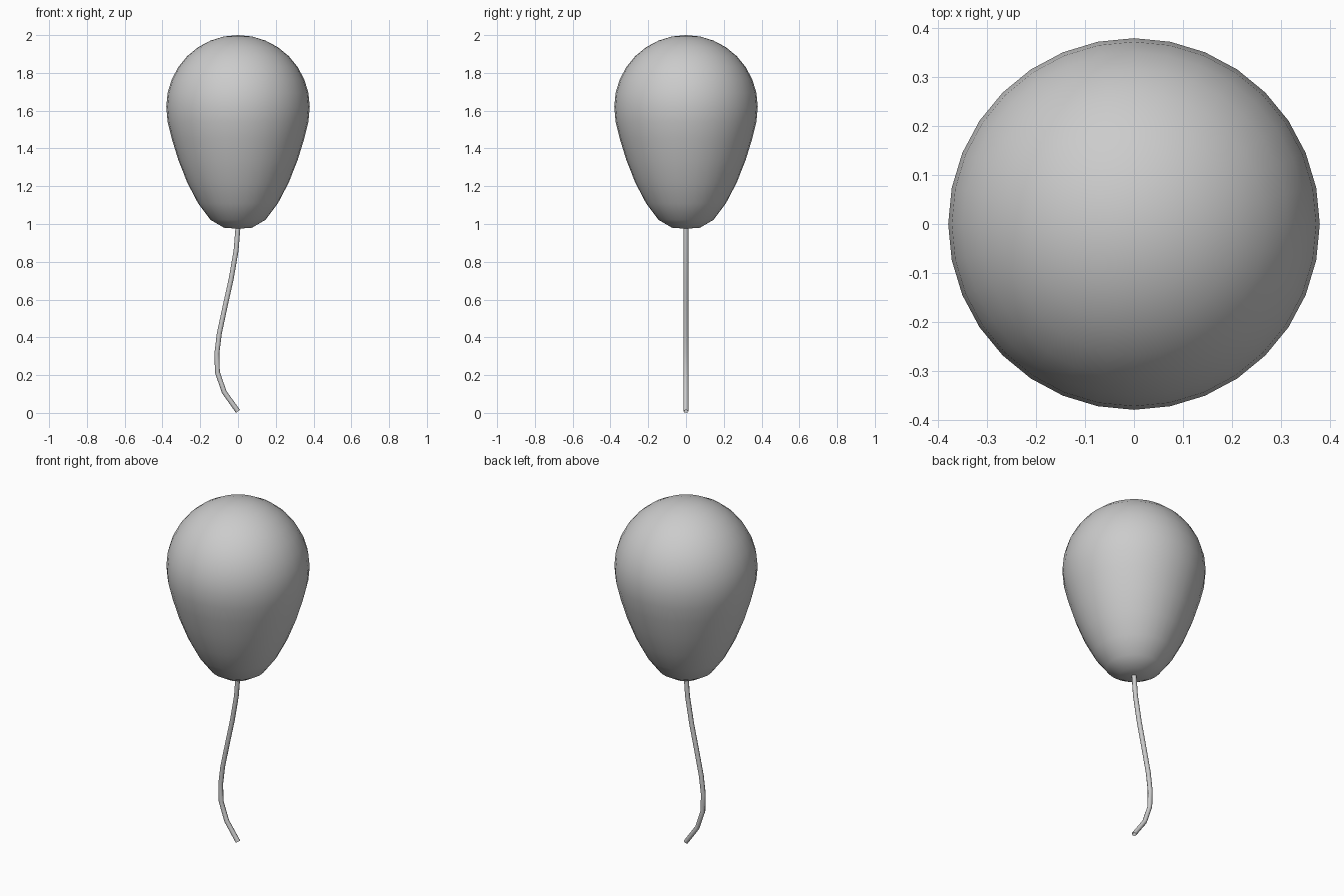
import bpy
import bmesh
import math

if "Cube" in bpy.data.objects:
    bpy.data.objects.remove(bpy.data.objects["Cube"])


def add_object(name, data):
    ob = bpy.data.objects.new(name, data)
    bpy.context.collection.objects.link(ob)
    return ob


# Balloon: 32 x 16 sphere whose lower rings are pulled down into a taper
R, CENTRE = 0.38, 1.62
PULL = [0, 0.005, 0.022, 0.07, 0.132, 0.195, 0.247, 0.267, 0.265]  # equator to pole
bm = bmesh.new()
bmesh.ops.create_uvsphere(bm, u_segments=32, v_segments=16, radius=R)
for v in bm.verts:
    if v.co.z < -1e-4:
        ring = round(math.asin(min(1, -v.co.z / R)) / (math.pi / 16))
        v.co.z -= PULL[ring]
    v.co.z += CENTRE
for f in bm.faces:
    f.smooth = True
mesh = bpy.data.meshes.new("balloon")
bm.to_mesh(mesh)
bm.free()
add_object("balloon", mesh)

# String: thin wavy tube hanging below the balloon
path = [(0.0, 0.008), (-0.073, 0.11), (-0.109, 0.215), (-0.112, 0.315), (-0.099, 0.42),
        (-0.067, 0.57), (-0.036, 0.71), (-0.01, 0.86), (0.0, 0.985)]
curve = bpy.data.curves.new("string", 'CURVE')
curve.dimensions = '3D'
curve.bevel_depth = 0.013
curve.bevel_resolution = 2
spline = curve.splines.new('POLY')
spline.points.add(len(path) - 1)
for p, (x, z) in zip(spline.points, path):
    p.co = (x, 0, z, 1)
spline.use_smooth = True
add_object("string", curve)
